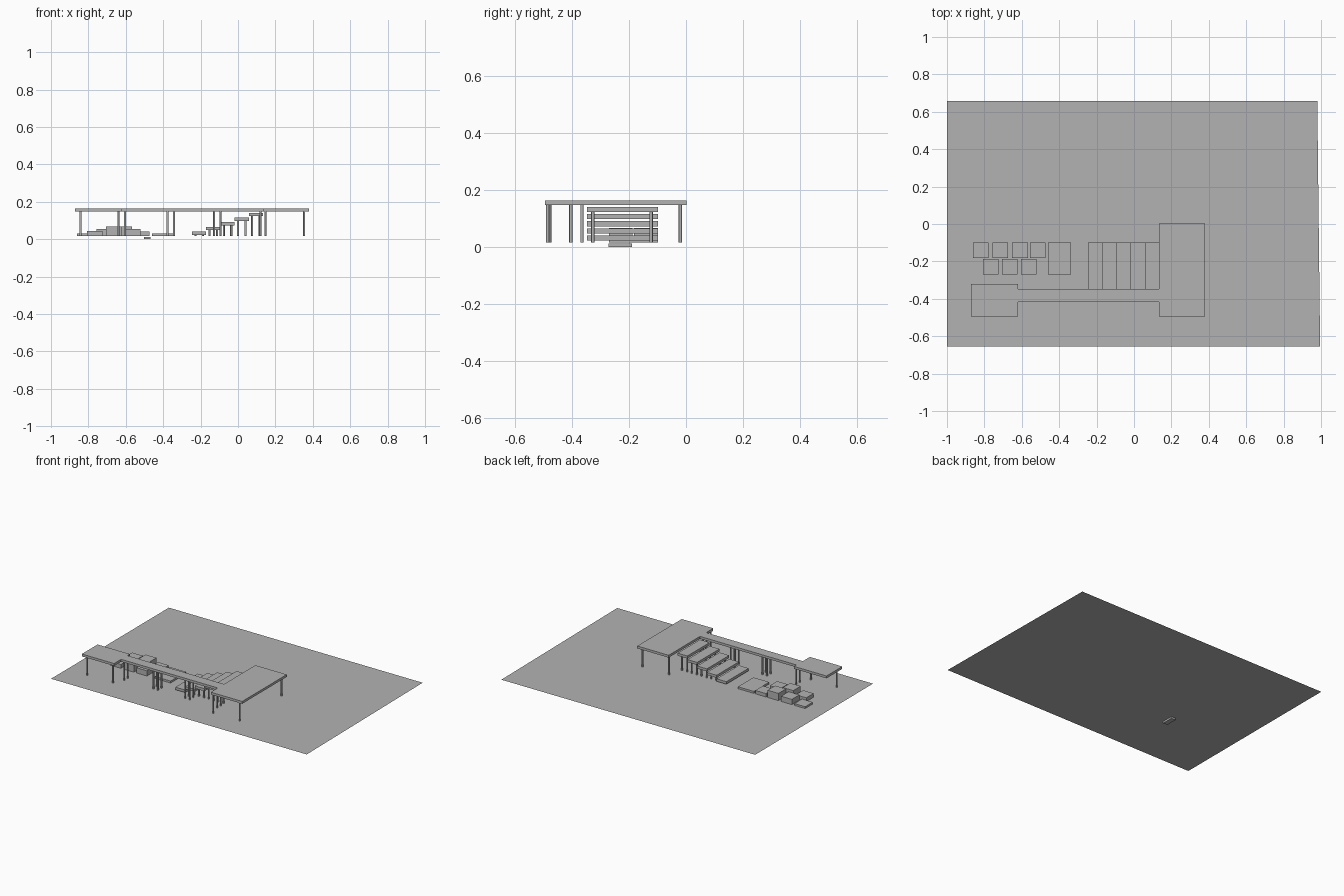
import bpy, bmesh

GROUND = 0.016
DECK_LOW, DECK_HIGH = 0.147, 0.164

cube = bpy.data.objects.get("Cube")
if cube:
    bpy.data.objects.remove(cube, do_unlink=True)

grey = bpy.data.materials.new("plain_grey")
grey.use_nodes = True
colour = (0.45, 0.45, 0.45, 1)
grey.diffuse_color = colour
grey.node_tree.nodes["Principled BSDF"].inputs["Base Color"].default_value = colour


def finish(name, bm):
    mesh = bpy.data.meshes.new(name)
    bm.to_mesh(mesh)
    bm.free()
    mesh.materials.append(grey)
    obj = bpy.data.objects.new(name, mesh)
    bpy.context.collection.objects.link(obj)
    return obj


def prism(name, outline, low, high):
    """Extrude a flat outline upwards; equal heights give a sheet."""
    bm = bmesh.new()
    face = bm.faces.new([bm.verts.new((x, y, low)) for x, y in outline])
    if high > low:
        new = bmesh.ops.extrude_face_region(bm, geom=[face])["geom"]
        for v in new:
            if isinstance(v, bmesh.types.BMVert):
                v.co.z = high
        bmesh.ops.recalc_face_normals(bm, faces=bm.faces[:])
    return finish(name, bm)


def box(name, x0, x1, y0, y1, low, high):
    return prism(name, [(x0, y0), (x1, y0), (x1, y1), (x0, y1)], low, high)


def post(name, x, y, top):
    bm = bmesh.new()
    bmesh.ops.create_cone(bm, cap_ends=True, segments=16, radius1=0.0055,
                          radius2=0.0055, depth=top - GROUND)
    bmesh.ops.translate(bm, verts=bm.verts, vec=(x, y, (top + GROUND) / 2))
    obj = finish(name, bm)
    bpy.ops.object.select_all(action="DESELECT")
    obj.select_set(True)
    bpy.context.view_layer.objects.active = obj
    bpy.ops.object.shade_smooth_by_angle()


# Ground sheet
prism("ground", [(-1, -0.655), (0.995, -0.655), (0.98, 0.658), (-1, 0.658)],
      GROUND, GROUND)

# Raised deck: small platform, walkway and large platform in one outline
prism("deck", [(-0.872, -0.495), (-0.62, -0.495), (-0.62, -0.417),
               (0.134, -0.417), (0.134, -0.495), (0.379, -0.495),
               (0.379, 0.002), (0.134, 0.002), (0.134, -0.347),
               (-0.62, -0.347), (-0.62, -0.32), (-0.872, -0.32)],
      DECK_LOW, DECK_HIGH)

# Platform posts
for x in (-0.842, -0.64):
    post("small_platform_post", x, -0.478, DECK_LOW)
for x in (0.146, 0.354):
    for y in (-0.485, -0.02):
        post("large_platform_post", x, y, DECK_LOW)

# Walkway posts in pairs
for x in (-0.604, -0.377, -0.342, -0.128, -0.094, 0.12):
    for y in (-0.404, -0.365):
        post("walkway_post", x, y, DECK_LOW)

# Steps with four posts each
for i in range(5):
    x = -0.246 + i * 0.076
    top = 0.041 + i * 0.025
    box("step", x, x + 0.076, -0.347, -0.098, top - 0.018, top)
    for px in (x + 0.018, x + 0.058):
        for y in (-0.327, -0.122):
            post("step_post", px, y, top - 0.018)

# Stacked seating blocks: back row, then front row
for x, top in ((-0.861, 0.029), (-0.757, 0.053), (-0.652, 0.067), (-0.556, 0.04)):
    box("back_block", x, x + 0.084, -0.182, -0.098, GROUND, top)
for x, top in ((-0.807, 0.043), (-0.706, 0.067), (-0.604, 0.053)):
    box("front_block", x, x + 0.082, -0.27, -0.188, GROUND, top)

# Low slab and sunken block
box("low_slab", -0.46, -0.337, -0.27, -0.098, GROUND, 0.03)
box("sunken_block", -0.503, -0.469, -0.271, -0.19, 0, 0.012)
